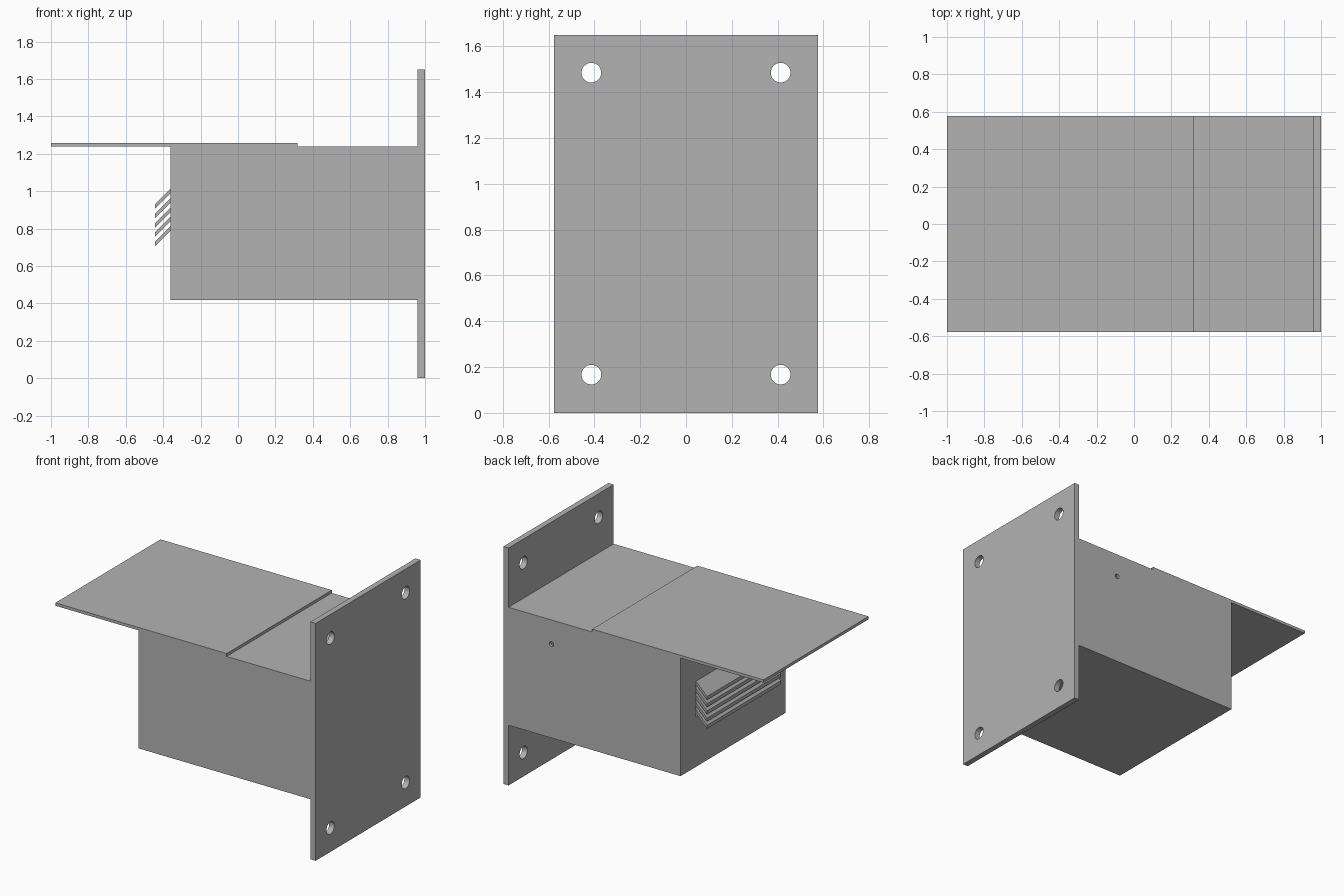
import bpy
import bmesh
from math import radians

if "Cube" in bpy.data.objects:
    bpy.data.objects.remove(bpy.data.objects["Cube"])

grey = bpy.data.materials.new("plain grey")
grey.use_nodes = True
colour = (0.45, 0.45, 0.45, 1)
grey.diffuse_color = colour
grey.node_tree.nodes["Principled BSDF"].inputs["Base Color"].default_value = colour

HALF_WIDTH = 0.577
FRONT, BACK = -0.362, 0.96      # ends of the housing along x
FLOOR, ROOF = 0.418, 1.238
WALL = 0.02


def prism(name, outline, y0, y1):
    """Extrude an x-z outline along y."""
    bm = bmesh.new()
    face = bm.faces.new([bm.verts.new((x, y0, z)) for x, z in outline])
    extruded = bmesh.ops.extrude_face_region(bm, geom=[face])["geom"]
    verts = [v for v in extruded if isinstance(v, bmesh.types.BMVert)]
    bmesh.ops.translate(bm, verts=verts, vec=(0, y1 - y0, 0))
    bmesh.ops.recalc_face_normals(bm, faces=bm.faces[:])
    mesh = bpy.data.meshes.new(name)
    bm.to_mesh(mesh)
    bm.free()
    mesh.materials.append(grey)
    obj = bpy.data.objects.new(name, mesh)
    bpy.context.collection.objects.link(obj)
    return obj


def box(name, x0, x1, y0, y1, z0, z1):
    return prism(name, [(x0, z0), (x1, z0), (x1, z1), (x0, z1)], y0, y1)


def drill(name, radius, depth, location, rotation):
    bpy.ops.mesh.primitive_cylinder_add(vertices=32, radius=radius, depth=depth,
                                        location=location, rotation=rotation)
    obj = bpy.context.object
    obj.name = name
    obj.data.materials.append(grey)
    return obj


def cut(target, cutter):
    cutter.hide_render = True
    cutter.hide_viewport = True
    mod = target.modifiers.new(cutter.name, "BOOLEAN")
    mod.operation = "DIFFERENCE"
    mod.solver = "EXACT"
    mod.object = cutter


# Wall plate with four bolt holes
plate = box("wall_plate", BACK, 1, -HALF_WIDTH, HALF_WIDTH, 0, 1.65)
for y in (-0.413, 0.413):
    for z in (0.167, 1.485):
        cut(plate, drill("bolt_hole_cutter", 0.043, 0.2, (0.98, y, z), (0, radians(90), 0)))

# Hollow housing with a vent opening and a small hole in the back side
housing = box("housing", FRONT, BACK, -HALF_WIDTH, HALF_WIDTH, FLOOR, ROOF)
cut(housing, box("cavity_cutter", FRONT + WALL, BACK - WALL, WALL - HALF_WIDTH,
                 HALF_WIDTH - WALL, FLOOR + WALL, ROOF - WALL))
cut(housing, box("vent_cutter", FRONT - 0.1, FRONT + 0.1, -0.405, 0.405, 0.763, 1.013))
cut(housing, drill("side_hole_cutter", 0.017, 0.1, (0.63, HALF_WIDTH, 1.07), (radians(90), 0, 0)))

# Overhanging lid
box("lid", -1, 0.317, -HALF_WIDTH, HALF_WIDTH, ROOF, 1.258)

# Sloping louvre slats
tip, root = -0.445, FRONT + WALL
drop = root - tip
for i in range(5):
    top = 1.031 - 0.05 * i
    low = top - 0.024
    prism(f"louvre_{i + 1}", [(root, low), (root, top), (tip, top - drop), (tip, low - drop)],
          -0.405, 0.405)
